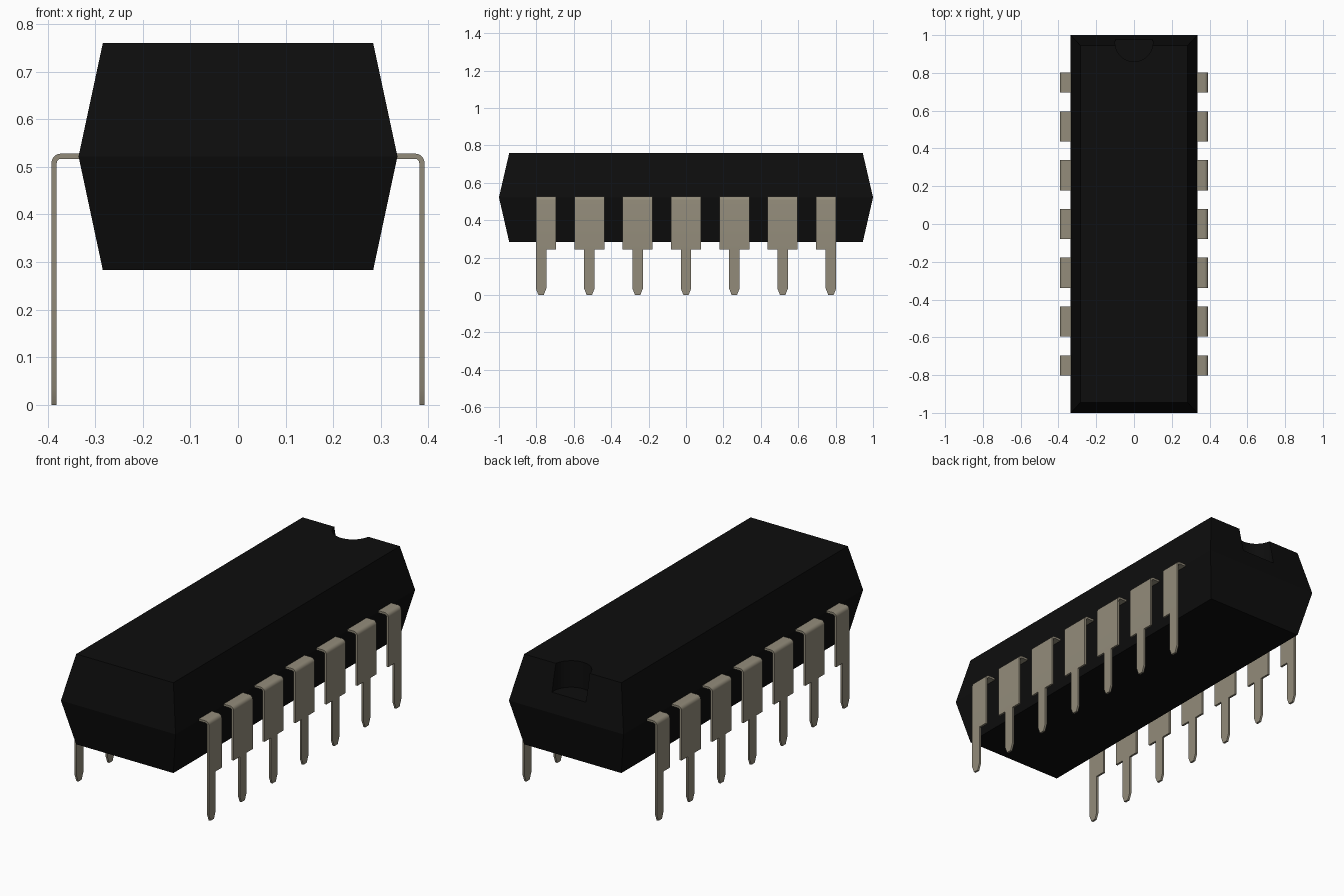
import bpy, bmesh, math

if "Cube" in bpy.data.objects:
    bpy.data.objects.remove(bpy.data.objects["Cube"], do_unlink=True)


def material(name, rgb, rough):
    m = bpy.data.materials.new(name)
    m.use_nodes = True
    m.diffuse_color = (*rgb, 1)
    bsdf = m.node_tree.nodes["Principled BSDF"]
    bsdf.inputs["Base Color"].default_value = (*rgb, 1)
    bsdf.inputs["Roughness"].default_value = rough
    return m


black = material("black plastic", (0.004, 0.004, 0.004), 0.6)
metal = material("dull tin metal", (0.29, 0.26, 0.195), 0.5)


def add_object(name, bm, mat):
    mesh = bpy.data.meshes.new(name)
    bm.to_mesh(mesh)
    bm.free()
    mesh.materials.append(mat)
    ob = bpy.data.objects.new(name, mesh)
    bpy.context.collection.objects.link(ob)
    return ob


# Body: three stacked rectangles, widest in the middle
bm = bmesh.new()
rings = []
for hx, hy, z in [(0.284, 0.945, 0.283), (0.335, 1.0, 0.522), (0.284, 0.945, 0.76)]:
    rings.append([bm.verts.new((sx * hx, sy * hy, z))
                  for sx, sy in [(-1, -1), (1, -1), (1, 1), (-1, 1)]])
for low, high in zip(rings, rings[1:]):
    for i in range(4):
        j = (i + 1) % 4
        bm.faces.new((low[i], low[j], high[j], high[i]))
bm.faces.new(rings[0][::-1])
bm.faces.new(rings[-1])
body = add_object("body", bm, black)

# Half-round orientation notch at the back of the top
bm = bmesh.new()
bmesh.ops.create_cone(bm, cap_ends=True, segments=40, radius1=0.1, radius2=0.1, depth=0.3)
bmesh.ops.translate(bm, verts=bm.verts, vec=(0, 0.96, 0.62 + 0.15))
cutter = add_object("notch_cutter", bm, black)
cutter.hide_render = True
cutter.display_type = 'WIRE'
cut = body.modifiers.new("notch", 'BOOLEAN')
cut.operation = 'DIFFERENCE'
cut.solver = 'EXACT'
cut.object = cutter
bpy.context.view_layer.objects.active = body
body.select_set(True)
bpy.ops.object.modifier_apply(modifier=cut.name)
bpy.data.objects.remove(cutter, do_unlink=True)

# Pin path on the outer surface: out of the body, round the bend, down to the tip
OUT_X, TOP_Z, BEND = 0.392, 0.528, 0.02
PATH = [(0.30, TOP_Z)]
for k in range(6):
    a = math.radians(90 - 18 * k)
    PATH.append((OUT_X - BEND + BEND * math.cos(a), TOP_Z - BEND + BEND * math.sin(a)))
SHOULDER_ROW = len(PATH)
PATH += [(OUT_X, 0.245), (OUT_X, 0.035), (OUT_X, 0.0)]
STEM, SHOULDER, TIP = 0.028, 0.08, 0.014


def pin(name, y, sides):
    """sides: which sides of the stem (-1, +1) carry the wide shoulder"""
    bm = bmesh.new()
    cols = sorted([-STEM, STEM] + [s * SHOULDER for s in sides])
    grid = []
    for r, (x, z) in enumerate(PATH):
        tip = r == len(PATH) - 1
        grid.append({c: bm.verts.new((x, c * TIP / STEM if tip else c, z))
                     for c in cols if abs(c) == STEM or r <= SHOULDER_ROW})
    for upper, lower in zip(grid, grid[1:]):
        for a, b in zip(cols, cols[1:]):
            if a in lower and b in lower:
                bm.faces.new((upper[a], lower[a], lower[b], upper[b]))
    ob = add_object(name, bm, metal)
    ob.location.y = y
    bpy.ops.object.select_all(action='DESELECT')
    ob.select_set(True)
    bpy.context.view_layer.objects.active = ob
    # Sheet thickness, then the matching pin on the other side
    solid = ob.modifiers.new("thickness", 'SOLIDIFY')
    solid.thickness = 0.011
    solid.offset = -1
    ob.modifiers.new("other_side", 'MIRROR').use_axis = (True, False, False)
    for mod in ("thickness", "other_side"):
        bpy.ops.object.modifier_apply(modifier=mod)
    bpy.ops.object.shade_smooth_by_angle(angle=math.radians(30))


# Seven pin pairs; the end ones have only the inner half of the shoulder
for i in range(-3, 4):
    sides = {-3: [1], 3: [-1]}.get(i, [-1, 1])
    pin(f"pin_pair_{i + 4}", i * 0.2583, sides)
